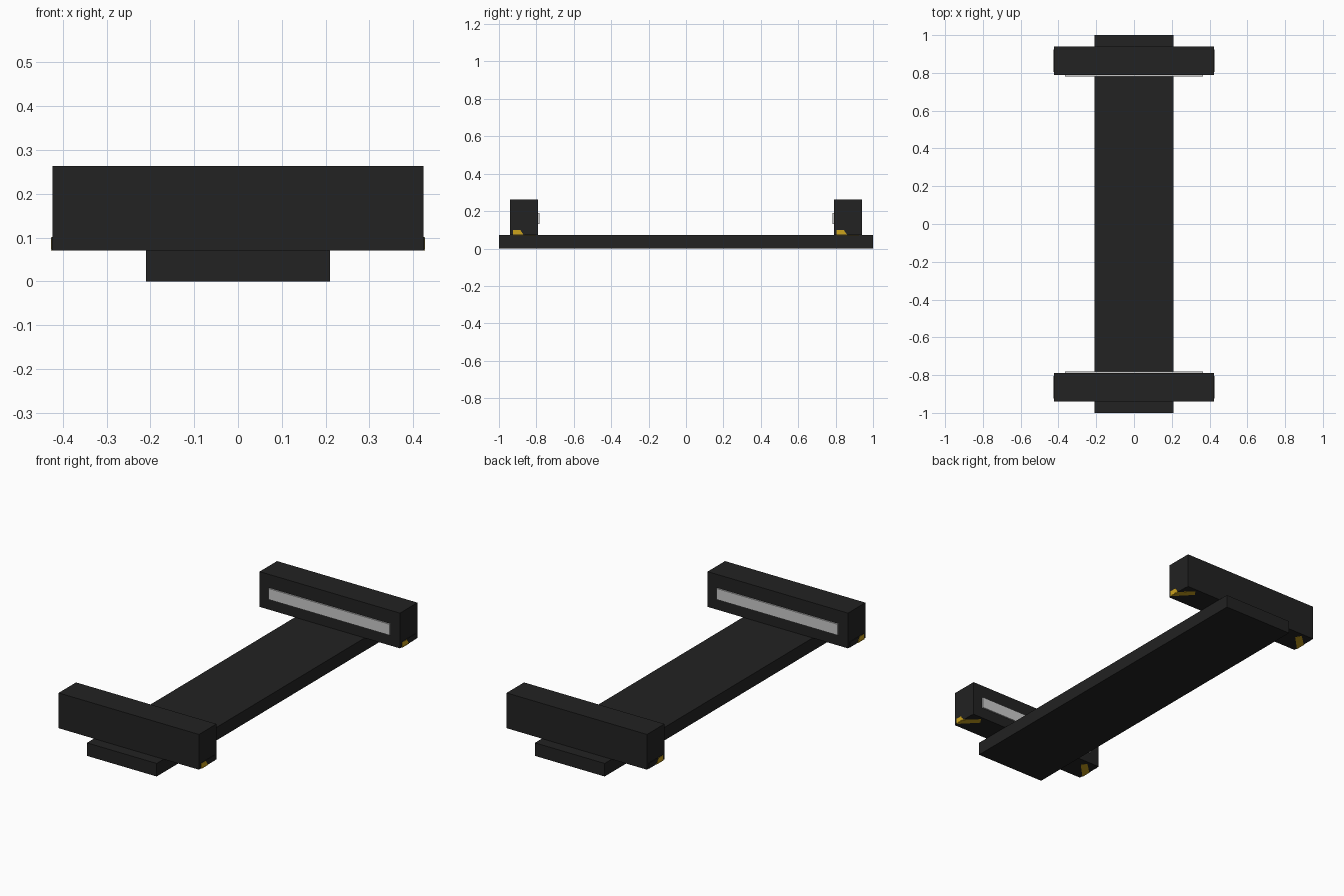
import bpy

if "Cube" in bpy.data.objects:
    bpy.data.objects.remove(bpy.data.objects["Cube"])


def material(name, rgb):
    m = bpy.data.materials.new(name)
    m.diffuse_color = (*rgb, 1)
    m.use_nodes = True
    m.node_tree.nodes["Principled BSDF"].inputs["Base Color"].default_value = m.diffuse_color
    return m


BLACK = material("matte black", (0.016, 0.016, 0.016))
LIGHT = material("light panel grey", (0.6, 0.6, 0.6))
YELLOW = material("warning yellow", (0.6, 0.36, 0.012))


def add_mesh(name, verts, faces, mat):
    me = bpy.data.meshes.new(name)
    me.from_pydata(verts, [], faces)
    me.materials.append(mat)
    ob = bpy.data.objects.new(name, me)
    bpy.context.collection.objects.link(ob)
    # keep all normals pointing outwards
    import bmesh
    bm = bmesh.new()
    bm.from_mesh(me)
    bmesh.ops.recalc_face_normals(bm, faces=bm.faces)
    bm.to_mesh(me)
    bm.free()
    return ob


def prism(name, outline, lo, hi, axis, mat):
    """Extrude a 2D outline along an axis (0 = x, 2 = z)."""
    def place(p, h):
        return (h, p[0], p[1]) if axis == 0 else (p[0], p[1], h)
    n = len(outline)
    verts = [place(p, h) for h in (lo, hi) for p in outline]
    faces = [tuple(range(n)), tuple(range(n, 2 * n))]
    faces += [(i, (i + 1) % n, n + (i + 1) % n, n + i) for i in range(n)]
    return add_mesh(name, verts, faces, mat)


def box(name, x, y, z, mat):
    outline = [(x[0], y[0]), (x[1], y[0]), (x[1], y[1]), (x[0], y[1])]
    return prism(name, outline, z[0], z[1], 2, mat)


# long base plank
box("base_plank", (-0.21, 0.21), (-1, 1), (0, 0.071), BLACK)

for label, s in (("front", -1), ("back", 1)):
    c = 0.865 * s
    # crosswise bar
    box(label + "_bar", (-0.423, 0.423), (c - 0.075, c + 0.075), (0.071, 0.263), BLACK)
    # light strip on the inward face
    box(label + "_light_strip", (-0.365, 0.365), sorted((0.782 * s, 0.792 * s)),
        (0.13, 0.19), LIGHT)
    for side, d in (("left", -1), ("right", 1)):
        tag = f"{label}_{side}_"
        # corner guard wrapping the lower end of the bar
        box(tag + "guard", sorted((0.34 * d, 0.4255 * d)), (c - 0.06, c + 0.06),
            (0.0715, 0.101), BLACK)
        # yellow slanted stripe on the end face
        end = [(c - 0.06, 0.074), (c - 0.004, 0.074), (c - 0.022, 0.1), (c - 0.06, 0.1)]
        x0, x1 = sorted((0.424 * d, 0.427 * d))
        prism(tag + "end_stripe", end, x0, x1, 0, YELLOW)
        # yellow diagonal stripe underneath
        under = [(0.427 * d, c - 0.06), (0.427 * d, c - 0.004),
                 (0.36 * d, c + 0.06), (0.34 * d, c + 0.03)]
        prism(tag + "under_stripe", under, 0.0705, 0.073, 2, YELLOW)
